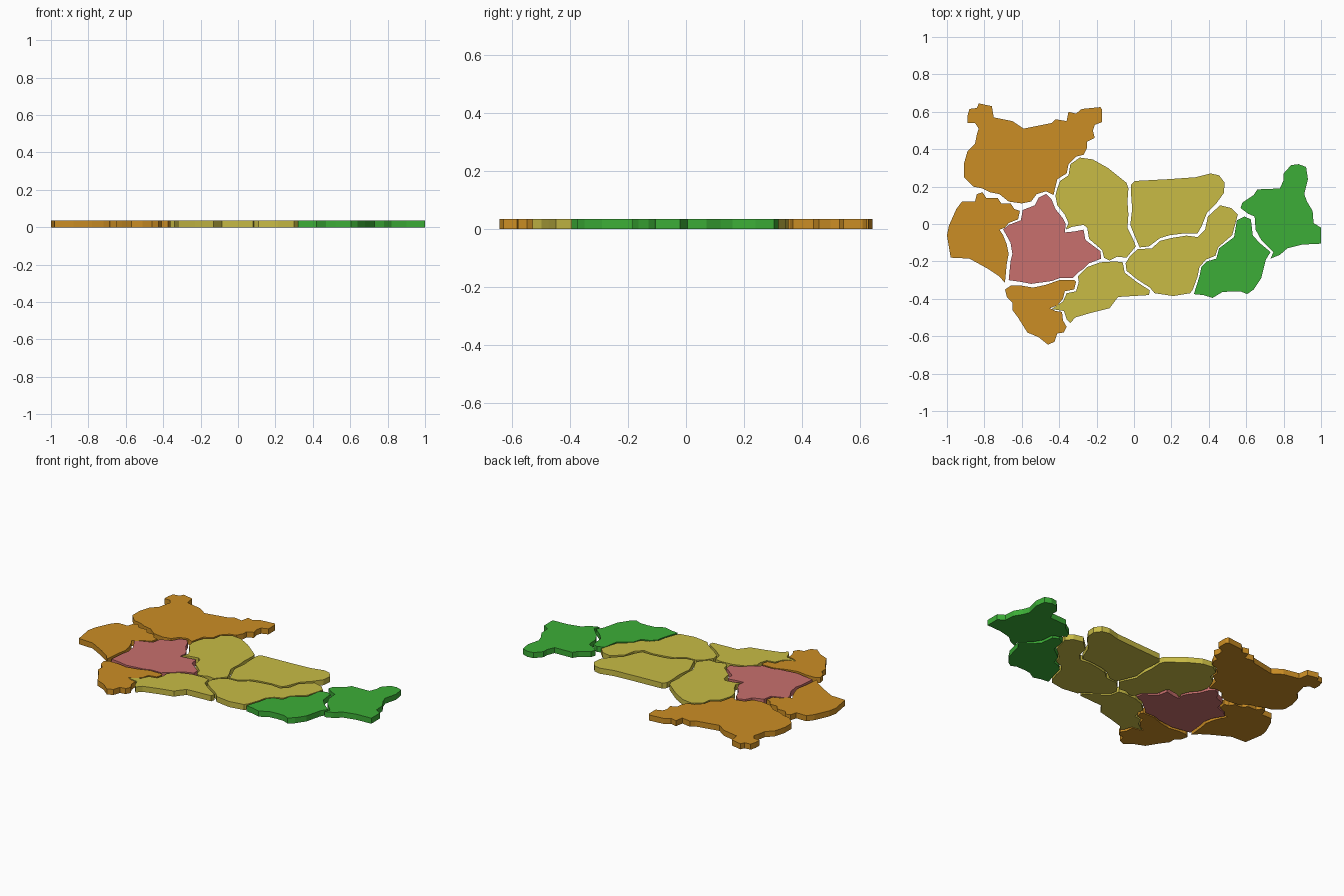
import bpy, bmesh

THICK = 0.035
UNIT = 0.01          # outlines are given in hundredths of a unit


def material(name, rgb):
    m = bpy.data.materials.new(name)
    m.diffuse_color = (*rgb, 1.0)
    return m


ORANGE = material("orange", (0.60, 0.27, 0.018))
YELLOW = material("yellow", (0.58, 0.50, 0.06))
RED = material("red", (0.58, 0.16, 0.155))
GREEN = material("green", (0.045, 0.42, 0.038))


def slab(name, mat, outline):
    """Flat tile: outline extruded straight up from z = 0."""
    bm = bmesh.new()
    face = bm.faces.new([bm.verts.new((x * UNIT, y * UNIT, 0)) for x, y in outline])
    top = bmesh.ops.extrude_face_region(bm, geom=[face], use_keep_orig=True)["geom"]
    bmesh.ops.translate(bm, vec=(0, 0, THICK),
                        verts=[v for v in top if isinstance(v, bmesh.types.BMVert)])
    bmesh.ops.recalc_face_normals(bm, faces=bm.faces)
    bmesh.ops.triangulate(bm, faces=[f for f in bm.faces if len(f.verts) > 4])
    me = bpy.data.meshes.new(name)
    bm.to_mesh(me)
    bm.free()
    me.materials.append(mat)
    ob = bpy.data.objects.new(name, me)
    bpy.context.collection.objects.link(ob)
    return ob


# Orange districts on the left
slab("north_region", ORANGE, [
    (-89, 54), (-89, 58), (-88, 61.5), (-84, 62), (-83, 64.5), (-76, 63), (-75, 57),
    (-65, 55), (-59, 51), (-44, 54), (-42, 56), (-36, 55), (-35, 60), (-31, 59),
    (-28, 61.5), (-18, 62.5), (-17, 61), (-17, 54.5), (-21, 53), (-22, 50), (-21, 46),
    (-25, 44), (-25, 41), (-27, 37), (-31, 36), (-35, 32), (-36, 27), (-41, 24),
    (-42, 20), (-43, 15.5), (-47, 17.5), (-52, 16), (-55, 12), (-60, 11), (-67, 12),
    (-72, 16), (-77, 17), (-81, 19), (-86, 20), (-91, 25), (-91, 32), (-89, 39),
    (-85, 43), (-84, 48), (-83, 51), (-85, 54)])

slab("west_region", ORANGE, [
    (-100, -6), (-99, -1), (-95, 8), (-92, 12), (-85, 12), (-84, 16), (-81, 17),
    (-79, 14), (-73, 14), (-71, 11), (-66, 11), (-64, 8), (-61, 7), (-62, 2.5),
    (-67, 0.5), (-69, -2), (-72, -3), (-70, -6), (-68, -11), (-67, -16), (-68, -21),
    (-69, -31.5), (-72, -28), (-78, -24), (-88, -18.5), (-98, -18)])

slab("south_west_region", ORANGE, [
    (-69, -35), (-66, -33), (-60, -33), (-54, -34), (-47, -32.5), (-40, -30),
    (-32, -30), (-31, -31), (-32, -35), (-37, -36), (-38, -40), (-41, -43.5),
    (-45, -45), (-42, -46.5), (-38.5, -47), (-38, -51.5), (-36, -55), (-37.5, -58),
    (-41, -58.5), (-42.5, -63), (-46, -64.5), (-51, -60.5), (-57, -58), (-62, -50),
    (-65, -46), (-65, -42), (-68, -39)])

# Red central district
slab("capital_region", RED, [
    (-67, -0.5), (-60.5, 2), (-59.5, 7.5), (-53, 10), (-51, 14), (-47, 16), (-44, 13),
    (-42, 8), (-38, 3), (-36.5, 0), (-37, -4.5), (-32, -4), (-27, -3), (-26, -8.5),
    (-18, -14.5), (-17.5, -18.5), (-24, -21), (-27, -24), (-30, -26), (-33, -29),
    (-40, -29), (-44, -30.5), (-55, -32), (-60, -31), (-67, -30), (-66, -20),
    (-65, -16), (-66, -10), (-68.5, -5.5), (-70, -3)])

# Yellow districts in the middle
slab("centre_region", YELLOW, [
    (-41, 19), (-39.5, 23), (-35, 26), (-34, 32), (-29, 35.5), (-22, 34.5), (-14, 30),
    (-4, 22), (-3, 19), (-3.5, 12), (-3, 5), (-3.5, -2), (-0.5, -8), (1, -12),
    (-4, -18), (-9, -17.5), (-13, -19.5), (-16, -18), (-17, -14), (-24, -8),
    (-25, -2), (-27, -0.5), (-33, -1.5), (-36.5, -3), (-35, 0.5), (-37, 5),
    (-41, 10), (-42, 15)])

slab("north_east_region", YELLOW, [
    (-1.5, 21), (0.5, 23), (19, 24), (33, 25), (41, 27), (45.5, 26), (48.5, 22),
    (48, 16.5), (44, 11), (39, 6), (36, -1.5), (34, -5), (27, -5), (19, -6),
    (14, -7.5), (8, -12), (3, -12.5), (0, -5.5), (-2, -0.5), (-1, 8), (-1.5, 15)])

slab("east_region", YELLOW, [
    (-4.5, -21), (-2, -17), (2, -13.5), (9.5, -13), (14, -9), (20, -7.5), (28, -6.2),
    (34, -7), (38, -3), (39.5, 4), (46, 10), (52, 8.5), (55.5, 5), (54, -0.5),
    (52.5, -6), (49, -9), (45, -12.5), (43.5, -17), (38.5, -19), (35, -23),
    (34, -28), (31.5, -35), (30, -37), (21, -38.5), (11, -37), (8.5, -34),
    (1.5, -29.5), (-4, -25)])

slab("south_region", YELLOW, [
    (-44, -45.5), (-38, -41.5), (-36, -37), (-31, -36), (-29.5, -31), (-30, -28),
    (-25, -23), (-18, -20.5), (-10, -20), (-6, -20.5), (-5, -26), (1.5, -31),
    (8.5, -35.5), (8, -38), (-8.5, -39), (-13, -45), (-23, -47.5), (-31.5, -50),
    (-34, -53), (-36, -51), (-37.5, -46.5), (-42, -45.8)])

# Green districts on the right
slab("south_east_region", GREEN, [
    (32, -37.5), (35, -28), (36, -23), (39, -20), (44, -18.5), (45.5, -13),
    (53.5, -7), (55, 2), (59, 4), (62.5, 2.5), (63.5, -6), (67, -10), (73, -15),
    (70.5, -19), (68, -29), (64, -35), (60.5, -37.5), (57, -36), (52, -36),
    (47, -36.5), (42, -39.5), (37, -38)])

slab("far_east_region", GREEN, [
    (57, 8.5), (58, 11.5), (64, 15.5), (66, 18.5), (78, 19), (80, 23.5), (80, 27),
    (84, 31.5), (88, 32), (92, 30.5), (93, 24), (91, 16), (92.5, 12), (95.5, 7),
    (96, 0.5), (100, -2), (100, -10.5), (90, -11), (82, -13), (78, -16.5),
    (73, -18.5), (74.5, -15), (68, -8.5), (65, -3), (64.5, 4), (61, 5.5)])
